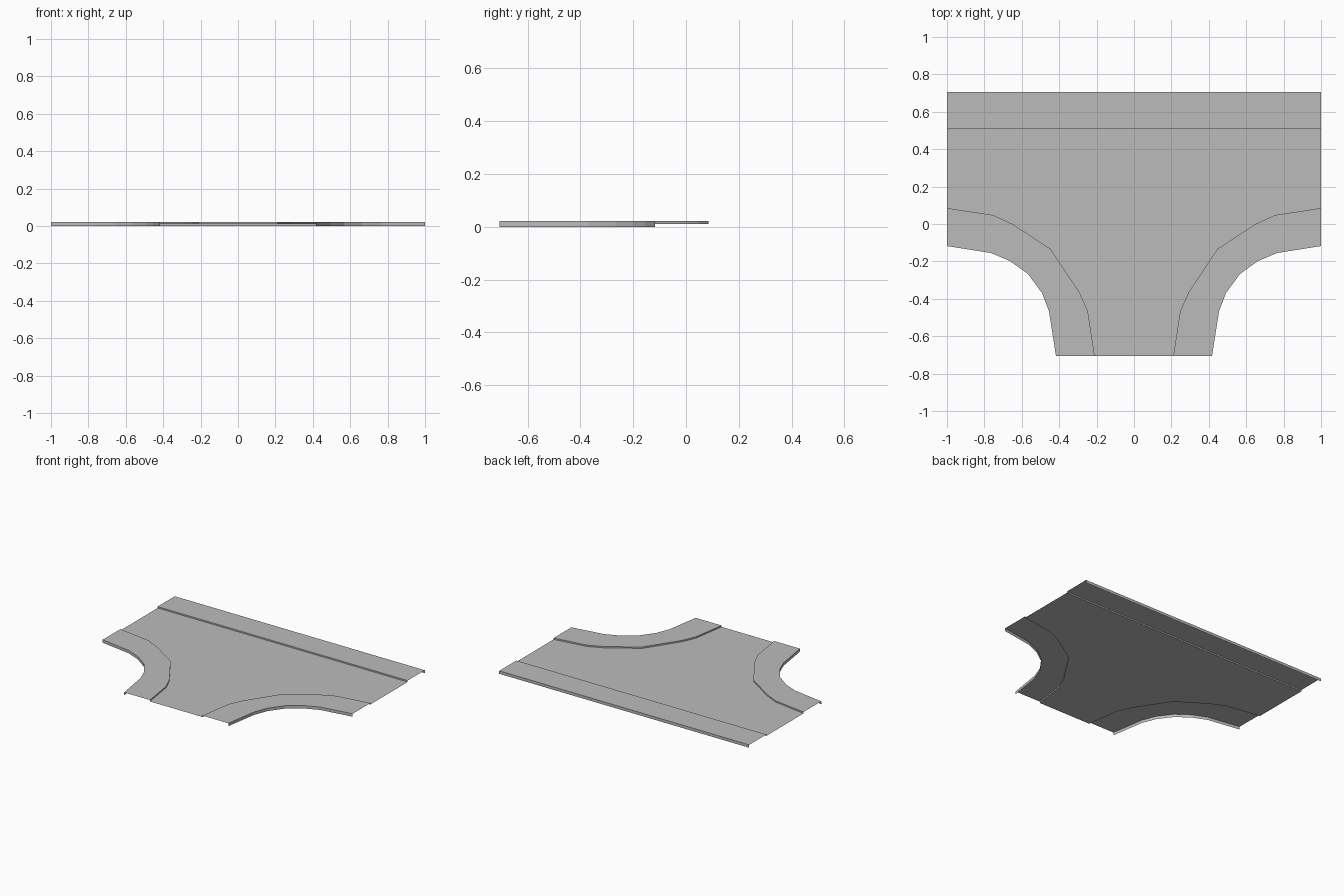
import bpy
import bmesh

cube = bpy.data.objects.get("Cube")
if cube:
    bpy.data.objects.remove(cube, do_unlink=True)

TOP, ROAD, BASE = 0.021, 0.011, 0.0
BACK, KERB = 0.706, 0.51

# Matching kerb and outer edge points of the right-hand corner pavement
inner = [(-1, .085), (-.754, .048), (-.65, 0), (-.445, -.134),
         (-.29, -.369), (-.247, -.465), (-.21, -BACK)]
outer = [(-1, -.118), (-.765, -.155), (-.663, -.198), (-.567, -.267),
         (-.492, -.369), (-.455, -.465), (-.417, -BACK)]

grey = bpy.data.materials.new("concrete_grey")
grey.use_nodes = True
colour = (0.5, 0.5, 0.5, 1)
grey.diffuse_color = colour
bsdf = grey.node_tree.nodes["Principled BSDF"]
bsdf.inputs["Base Color"].default_value = colour
bsdf.inputs["Roughness"].default_value = 0.8


def finish(name, bm):
    mesh = bpy.data.meshes.new(name)
    bm.to_mesh(mesh)
    bm.free()
    mesh.materials.append(grey)
    obj = bpy.data.objects.new(name, mesh)
    bpy.context.collection.objects.link(obj)
    return obj


def mirrored(points):
    return [(-x, y) for x, y in points]


def pavement(name, kerb, edge):
    """Open strip: kerb face, raised walkway and outer skirt."""
    bm = bmesh.new()
    rails = [(kerb, ROAD), (kerb, TOP), (edge, TOP), (edge, BASE)]
    rows = [[bm.verts.new((x, y, z)) for x, y in pts] for pts, z in rails]
    for low, high in zip(rows, rows[1:]):
        for i in range(len(kerb) - 1):
            bm.faces.new((low[i], low[i + 1], high[i + 1], high[i]))
    bm.normal_update()
    # Turn the whole strip so its walkway faces up
    if sum(f.normal.z for f in bm.faces) < 0:
        bmesh.ops.reverse_faces(bm, faces=bm.faces[:])
    return finish(name, bm)


# Corner pavements
pavement("right_corner_pavement", inner, outer)
pavement("left_corner_pavement", mirrored(inner), mirrored(outer))

# Straight back pavement, divided into slabs
xs = [-1 + 2 * i / 7 for i in range(8)]
pavement("back_pavement", [(x, KERB) for x in xs], [(x, BACK) for x in xs])

# Road surface, filled between the kerbs
outline = inner + mirrored(inner)[::-1] + [(1, KERB), (-1, KERB)]
bm = bmesh.new()
bm.faces.new([bm.verts.new((x, y, ROAD)) for x, y in outline])
bmesh.ops.triangulate(bm, faces=bm.faces[:])
finish("road_surface", bm)
